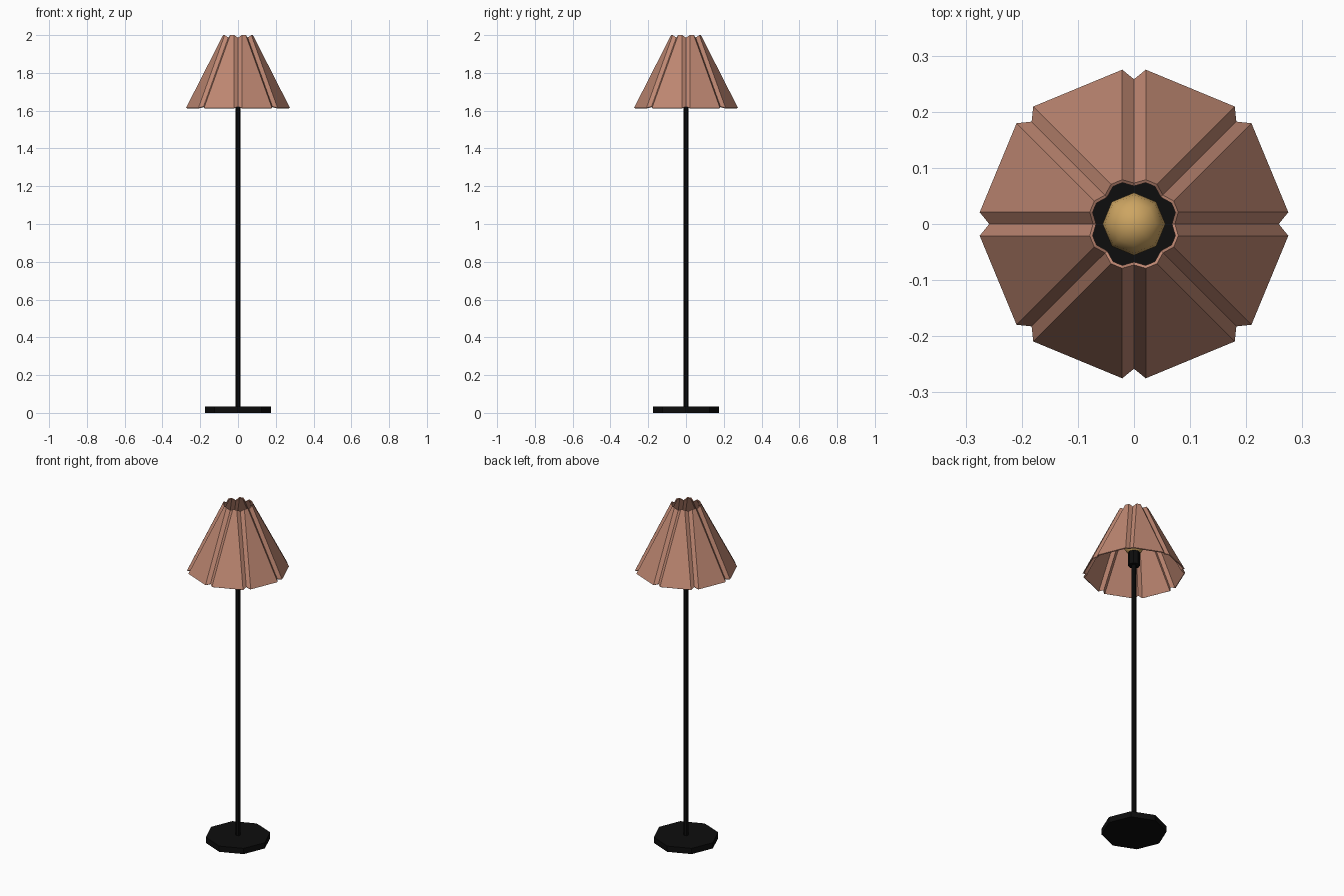
import bpy, bmesh
from math import cos, sin, pi, hypot, atan2

cube = bpy.data.objects.get("Cube")
if cube:
    bpy.data.objects.remove(cube)


def material(name, rgb, roughness=0.6):
    mat = bpy.data.materials.new(name)
    mat.use_nodes = True
    mat.diffuse_color = (*rgb, 1)
    bsdf = mat.node_tree.nodes["Principled BSDF"]
    bsdf.inputs["Base Color"].default_value = (*rgb, 1)
    bsdf.inputs["Roughness"].default_value = roughness
    return mat


black = material("black metal", (0.004, 0.004, 0.004))
pink = material("dusty pink fabric", (0.515, 0.242, 0.168))
gold = material("warm bulb", (0.61, 0.376, 0.122))

SIDES = 8


def add_object(name, bm, mat):
    bmesh.ops.recalc_face_normals(bm, faces=bm.faces)
    mesh = bpy.data.meshes.new(name)
    bm.to_mesh(mesh)
    bm.free()
    mesh.materials.append(mat)
    obj = bpy.data.objects.new(name, mesh)
    bpy.context.collection.objects.link(obj)
    return obj


def prism(name, radius, bottom, top, mat):
    """Upright octagonal prism with corners on the axes."""
    bm = bmesh.new()
    ring = [bm.verts.new((radius * cos(2 * pi * i / SIDES),
                          radius * sin(2 * pi * i / SIDES), bottom))
            for i in range(SIDES)]
    base = bm.faces.new(ring)
    new = bmesh.ops.extrude_face_region(bm, geom=[base], use_keep_orig=True)
    for v in new["geom"]:
        if isinstance(v, bmesh.types.BMVert):
            v.co.z = top
    return add_object(name, bm, mat)


# Stand
prism("base", 0.176, 0, 0.034, black)
prism("pole", 0.013, 0.03, 1.68, black)
prism("socket", 0.032, 1.66, 1.74, black)

# Bulb
bm = bmesh.new()
bmesh.ops.create_uvsphere(bm, u_segments=SIDES, v_segments=8, radius=0.056)
bmesh.ops.translate(bm, verts=bm.verts, vec=(0, 0, 1.785))
for face in bm.faces:
    face.smooth = True
add_object("bulb", bm, gold)


# Shade: eight flat panels joined by V-shaped grooves of constant width
def shade_ring(bm, ridge_r, ridge_z, groove_r, groove_z, half_width=0.021):
    verts = []
    for i in range(SIDES):
        for r, side, z in ((ridge_r, -half_width, ridge_z),
                           (groove_r, 0, groove_z),
                           (ridge_r, half_width, ridge_z)):
            a = 2 * pi * i / SIDES + atan2(side, r)
            d = hypot(r, side)
            verts.append(bm.verts.new((d * cos(a), d * sin(a), z)))
    return verts


bm = bmesh.new()
low = shade_ring(bm, 0.275, 1.615, 0.258, 1.622)
high = shade_ring(bm, 0.079, 2.0, 0.073, 1.987)
count = len(low)
for i in range(count):
    j = (i + 1) % count
    bm.faces.new((low[i], low[j], high[j], high[i]))
shade = add_object("lamp_shade", bm, pink)
wall = shade.modifiers.new("fabric thickness", "SOLIDIFY")
wall.thickness = 0.006
wall.offset = -1
